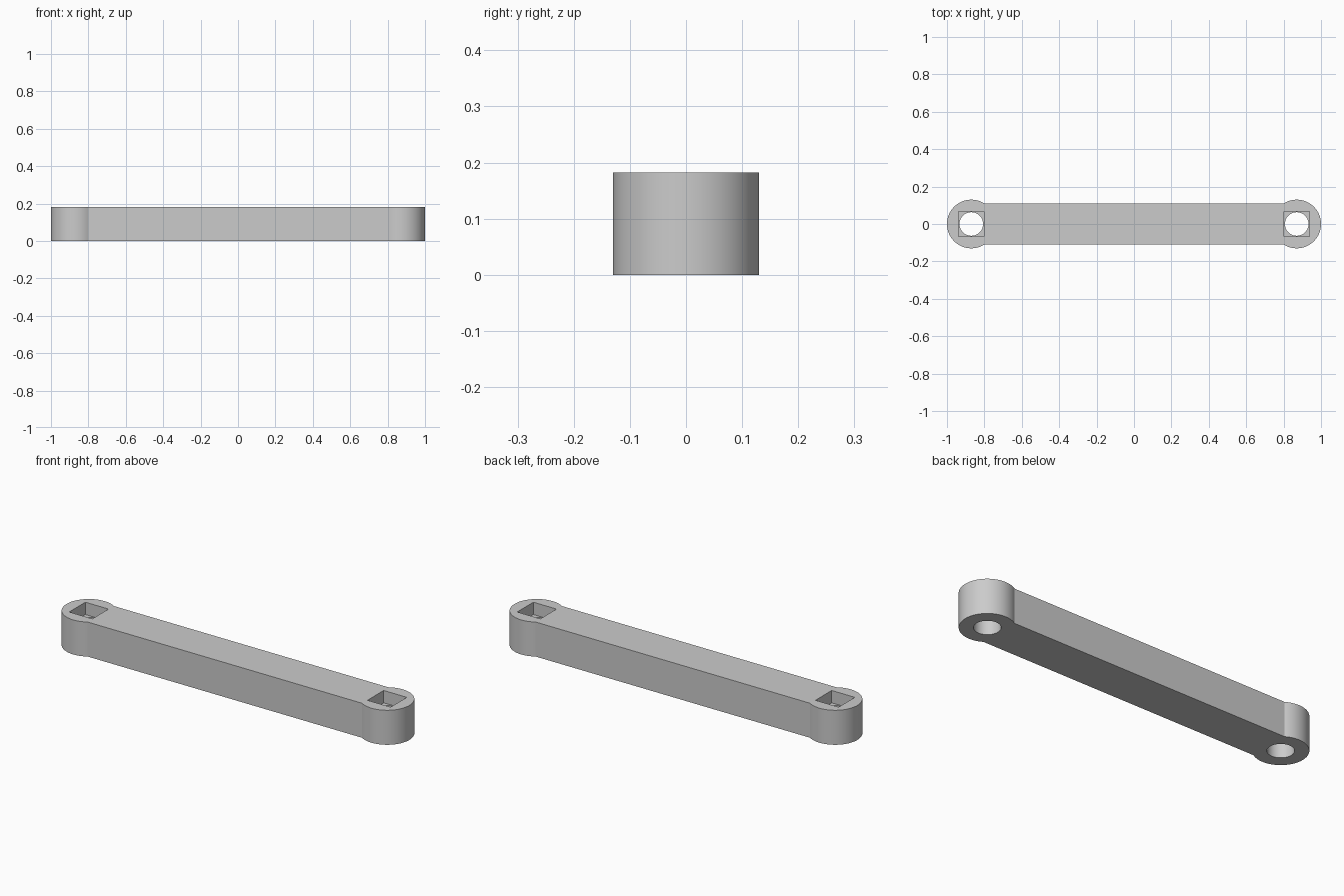
import bpy, bmesh, math
from mathutils import Matrix

cube = bpy.data.objects.get("Cube")
if cube:
    bpy.data.objects.remove(cube, do_unlink=True)

HEIGHT = 0.182       # thickness of the arm
EYE_X = 0.87         # centre of each round end
EYE_R = 0.13
BAR_HALF = 0.11      # half width of the straight bar
HOLE_R = 0.063
POCKET = 0.135       # side of the square recess
POCKET_DEPTH = 0.065
ARC_STEPS = 64

grey = bpy.data.materials.new("grey")
grey.use_nodes = True
colour = (0.6, 0.6, 0.6, 1)
grey.diffuse_color = colour
grey.node_tree.nodes["Principled BSDF"].inputs["Base Color"].default_value = colour


def make_object(name, bm):
    bmesh.ops.recalc_face_normals(bm, faces=bm.faces)
    mesh = bpy.data.meshes.new(name)
    bm.to_mesh(mesh)
    bm.free()
    mesh.materials.append(grey)
    obj = bpy.data.objects.new(name, mesh)
    bpy.context.collection.objects.link(obj)
    return obj


# Link arm: straight bar with a wider round eye at each end
bm = bmesh.new()
sweep = math.pi - math.asin(BAR_HALF / EYE_R)
verts = []
for side in (1, -1):
    for i in range(ARC_STEPS + 1):
        a = sweep * (2 * i / ARC_STEPS - 1)
        x = EYE_X + EYE_R * math.cos(a)
        verts.append(bm.verts.new((side * x, side * EYE_R * math.sin(a), 0)))
base = bm.faces.new(verts)
top = bmesh.ops.extrude_face_region(bm, geom=[base])["geom"]
bmesh.ops.translate(bm, vec=(0, 0, HEIGHT),
                    verts=[g for g in top if isinstance(g, bmesh.types.BMVert)])
arm = make_object("link_arm", bm)


def cut(name, bm):
    """Subtract a temporary cutter from the arm."""
    cutter = make_object(name, bm)
    cutter.hide_render = True
    mod = arm.modifiers.new(name, "BOOLEAN")
    mod.operation = "DIFFERENCE"
    mod.solver = "EXACT"
    mod.object = cutter
    bpy.ops.object.modifier_apply(modifier=mod.name)
    bpy.data.objects.remove(cutter, do_unlink=True)


bpy.ops.object.select_all(action="DESELECT")
bpy.context.view_layer.objects.active = arm
arm.select_set(True)

for side in (-1, 1):
    # Round through hole
    bm = bmesh.new()
    bmesh.ops.create_cone(bm, cap_ends=True, segments=ARC_STEPS, radius1=HOLE_R,
                          radius2=HOLE_R, depth=1,
                          matrix=Matrix.Translation((side * EYE_X, 0, 0)))
    cut("hole_cutter", bm)
    # Square recess in the upper face
    bm = bmesh.new()
    place = Matrix.Translation((side * EYE_X, 0, HEIGHT))
    size = Matrix.Diagonal((POCKET, POCKET, 2 * POCKET_DEPTH, 1))
    bmesh.ops.create_cube(bm, size=1, matrix=place @ size)
    cut("pocket_cutter", bm)

bpy.ops.object.shade_smooth_by_angle(angle=math.radians(25))
